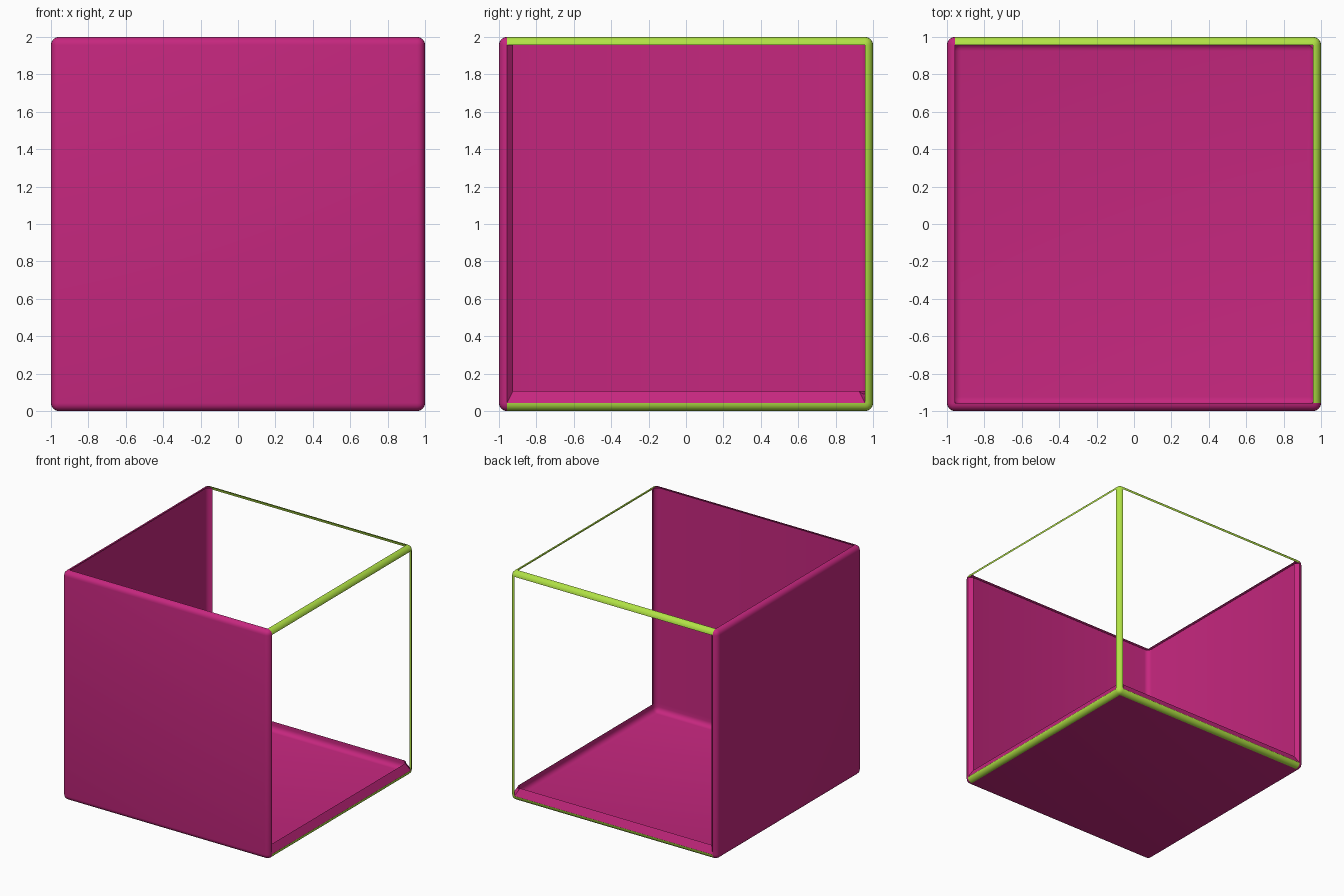
import bpy, bmesh
from mathutils import Vector

if "Cube" in bpy.data.objects:
    bpy.data.objects.remove(bpy.data.objects["Cube"])

R = 0.043      # edge rounding
T = 0.032      # wall thickness
LIP = 0.107    # height of the floor lip
IN = 1 - T     # lining half width
E, EI = 1 - R, 1 - T - R   # where the roundings start, outside and inside


def material(name, color):
    m = bpy.data.materials.new(name)
    m.diffuse_color = color
    m.use_nodes = True
    m.node_tree.nodes["Principled BSDF"].inputs["Base Color"].default_value = m.diffuse_color
    return m


pink = material("magenta", (0.56, 0.02, 0.21, 1))
green = material("lime", (0.44, 0.76, 0.06, 1))


def rounded_box(half, z0, z1):
    bm = bmesh.new()
    bmesh.ops.create_cube(bm, size=1)
    for v in bm.verts:
        v.co = Vector((v.co.x * 2 * half, v.co.y * 2 * half,
                       z0 + (v.co.z + 0.5) * (z1 - z0)))
    bmesh.ops.bevel(bm, geom=bm.edges[:], offset=R, segments=5, profile=0.5,
                    affect='EDGES', clamp_overlap=True)
    bm.normal_update()
    return bm


def finish(bm, name, mats, smooth=True):
    me = bpy.data.meshes.new(name)
    bm.to_mesh(me)
    bm.free()
    for m in mats:
        me.materials.append(m)
    ob = bpy.data.objects.new(name, me)
    bpy.context.collection.objects.link(ob)
    if smooth:
        bpy.ops.object.select_all(action='DESELECT')
        ob.select_set(True)
        bpy.context.view_layer.objects.active = ob
        bpy.ops.object.shade_smooth_by_angle(angle=0.7)
    return ob


# Outer shell: rounded cube with top, right and back panels left open
bm = rounded_box(1, 0, 2)
open_faces = [f for f in bm.faces if f.calc_area() > 1
              and max(f.normal) > 0.99]
bmesh.ops.delete(bm, geom=open_faces, context='FACES')
for f in bm.faces:
    c = f.calc_center_median()
    is_pink = c.x < -E or c.y < -E or f.normal.z < -0.999
    f.material_index = 0 if is_pink else 1
finish(bm, "outer_shell", [pink, green])

# Inner lining: full height on the front and left, a low lip on the others
bm = rounded_box(IN, T, 2.3)
for z in (LIP, 1.988):
    bmesh.ops.bisect_plane(bm, geom=bm.verts[:] + bm.edges[:] + bm.faces[:],
                           plane_co=(0, 0, z), plane_no=(0, 0, 1),
                           clear_outer=z > 1)
doomed = []
for f in bm.faces:
    c = f.calc_center_median()
    if c.z > LIP and ((c.x > EI and c.y > -EI) or (c.y > EI and c.x > -EI)):
        doomed.append(f)
bmesh.ops.delete(bm, geom=doomed, context='FACES')
bmesh.ops.reverse_faces(bm, faces=bm.faces[:])
finish(bm, "inner_lining", [pink])

# Sloped rims joining shell and lining around the right and back openings
outer = [(1, -E, 2 - R), (1, -E, R), (1, E, R)]
inner = [(IN, -EI, 2 - R), (IN, -EI, LIP), (IN, EI, LIP)]
bm = bmesh.new()
for swap in (False, True):
    def vert(p):
        return bm.verts.new((p[1], p[0], p[2]) if swap else p)
    for i in range(2):
        quad = [vert(p) for p in (outer[i], inner[i], inner[i + 1], outer[i + 1])]
        bm.faces.new(quad if swap else quad[::-1])
# Corner piece of the floor rim
bm.faces.new([bm.verts.new(p) for p in
              ((1, E, R), (E, 1, R), (EI, IN, LIP), (IN, EI, LIP))])
bmesh.ops.remove_doubles(bm, verts=bm.verts[:], dist=1e-4)
# Turn the rims outward
bm.normal_update()
for f in bm.faces:
    if f.normal.x + f.normal.y < 0:
        f.normal_flip()
finish(bm, "opening_rims", [pink], smooth=False)
